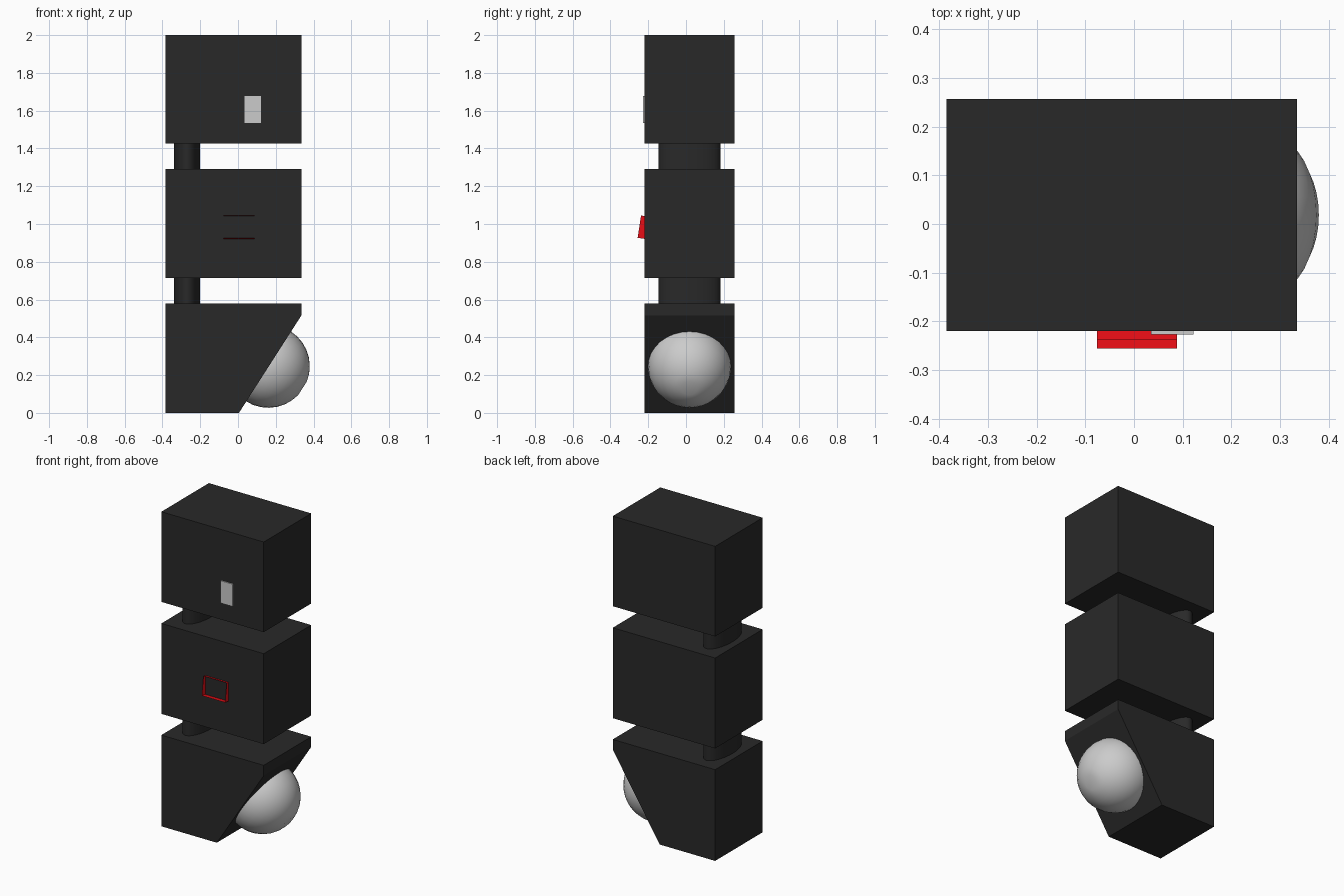
import bpy, bmesh, math
from mathutils import Vector, Matrix

if "Cube" in bpy.data.objects:
    bpy.data.objects.remove(bpy.data.objects["Cube"])


def material(name, rgb):
    m = bpy.data.materials.new(name)
    m.diffuse_color = (*rgb, 1)
    m.use_nodes = True
    m.node_tree.nodes["Principled BSDF"].inputs["Base Color"].default_value = m.diffuse_color
    return m


BLACK = material("black_shell", (0.022, 0.022, 0.022))
RED = material("red_hood", (0.8, 0.004, 0.008))
X0, X1, Y0, Y1 = -0.385, 0.335, -0.22, 0.257
YC = (Y0 + Y1) / 2


def finish(name, bm, mat=None, smooth=False):
    me = bpy.data.meshes.new(name)
    bm.to_mesh(me)
    bm.free()
    ob = bpy.data.objects.new(name, me)
    bpy.context.collection.objects.link(ob)
    if mat:
        me.materials.append(mat)
    if smooth:
        bpy.ops.object.select_all(action='DESELECT')
        ob.select_set(True)
        bpy.context.view_layer.objects.active = ob
        bpy.ops.object.shade_smooth_by_angle(angle=math.radians(40))
    return ob


def prism(name, profile, y0, y1, mat=None):
    """Extrude an xz profile along y."""
    bm = bmesh.new()
    face = bm.faces.new([bm.verts.new((x, y0, z)) for x, z in profile])
    ext = bmesh.ops.extrude_face_region(bm, geom=[face])["geom"]
    bmesh.ops.translate(bm, vec=(0, y1 - y0, 0),
                        verts=[v for v in ext if isinstance(v, bmesh.types.BMVert)])
    bmesh.ops.recalc_face_normals(bm, faces=bm.faces)
    return finish(name, bm, mat)


def rect(x0, x1, z0, z1):
    return [(x0, z0), (x1, z0), (x1, z1), (x0, z1)]


# Three stacked housings, the lowest with a slanted underside
prism("top_box", rect(X0, X1, 1.427, 2.0), Y0, Y1, BLACK)
prism("middle_box", rect(X0, X1, 0.715, 1.29), Y0, Y1, BLACK)
prism("bottom_box", [(X0, 0), (0.005, 0), (X1, 0.515), (X1, 0.58), (X0, 0.58)], Y0, Y1, BLACK)

# Oval necks joining the housings
for name, z0, z1 in (("lower_neck", 0.58, 0.715), ("upper_neck", 1.29, 1.427)):
    bm = bmesh.new()
    bmesh.ops.create_cone(bm, cap_ends=True, segments=32, radius1=1, radius2=1, depth=1)
    bmesh.ops.scale(bm, vec=(0.07, 0.163, z1 - z0), verts=bm.verts)
    bmesh.ops.translate(bm, vec=(-0.27, YC, (z0 + z1) / 2), verts=bm.verts)
    finish(name, bm, BLACK, smooth=True)

# Dome set into the slanted face, with a faint dimple at its pole
bm = bmesh.new()
bmesh.ops.create_uvsphere(bm, u_segments=32, v_segments=16, radius=0.22)
max(bm.verts, key=lambda v: v.co.z).co.z = 0.213
aim = Vector((0.515, 0, -0.33)).to_track_quat('Z', 'Y').to_matrix().to_4x4()
bmesh.ops.transform(bm, matrix=Matrix.Translation((0.16, YC, 0.247)) @ aim, verts=bm.verts)
finish("dome", bm, smooth=True)

# Small plate on the top housing
prism("front_plate", rect(0.035, 0.122, 1.535, 1.677), -0.227, Y0, None)

# Open, tilted red hood on the middle housing: four thin walls
bm = bmesh.new()
front = [(-0.076, -0.238, 1.045), (0.088, -0.238, 1.045),
         (0.088, -0.256, 0.927), (-0.076, -0.256, 0.927)]
back = [(x, Y0, z - 0.15 * (Y0 - y)) for x, y, z in front]
f = [bm.verts.new(p) for p in front]
b = [bm.verts.new(p) for p in back]
for i in range(4):
    j = (i + 1) % 4
    bm.faces.new((f[i], f[j], b[j], b[i]))
finish("red_hood", bm, RED)
